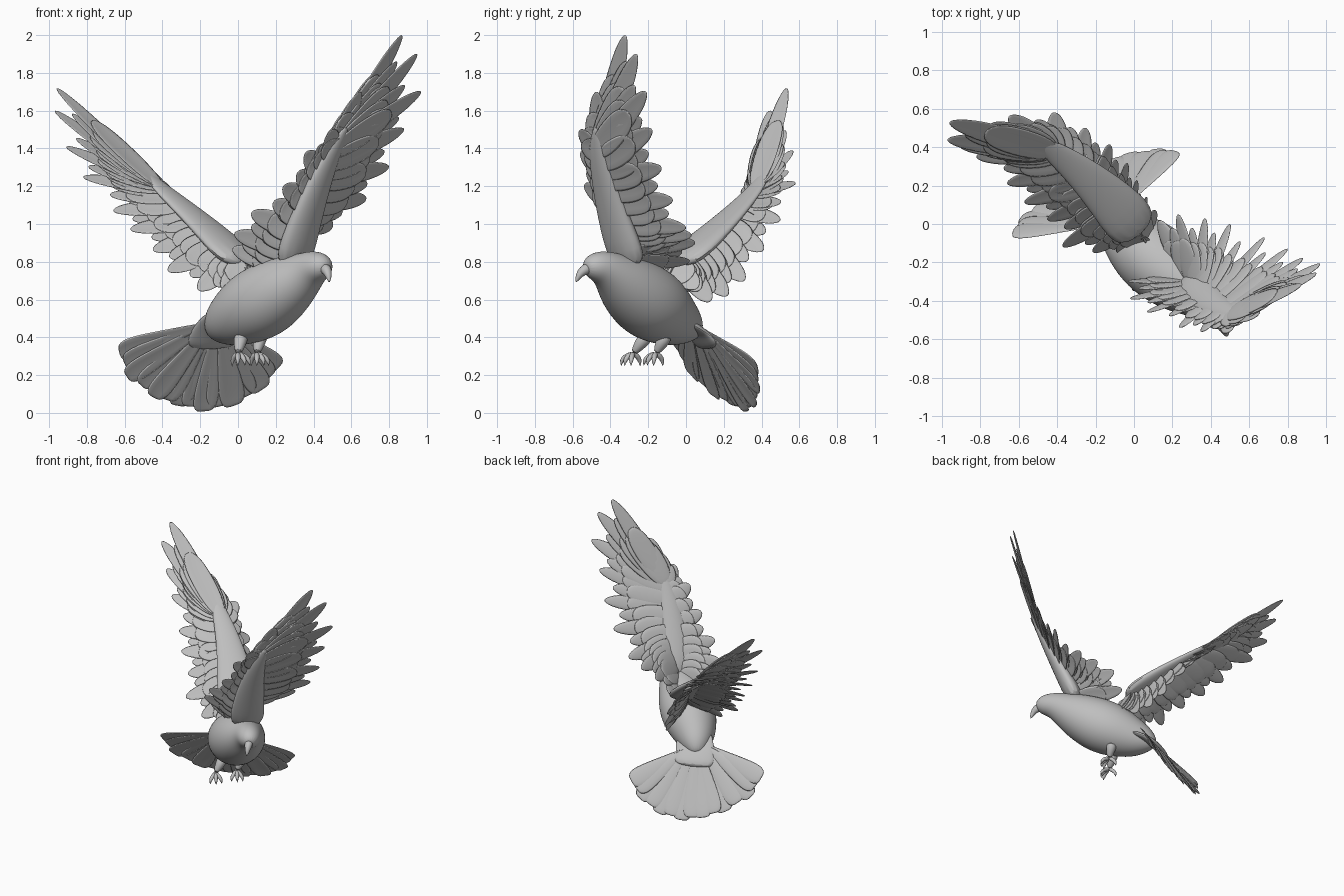
import bpy, bmesh, math
from mathutils import Vector as V

if "Cube" in bpy.data.objects:
    bpy.data.objects.remove(bpy.data.objects["Cube"])

grey = bpy.data.materials.new("plumage_grey")
grey.use_nodes = True
COLOUR = (0.52, 0.52, 0.52, 1)
grey.diffuse_color = COLOUR
grey.node_tree.nodes["Principled BSDF"].inputs["Base Color"].default_value = COLOUR


def finish(name, bm, subdiv=0, thickness=0.0, angle=60):
    bmesh.ops.recalc_face_normals(bm, faces=bm.faces)
    mesh = bpy.data.meshes.new(name)
    bm.to_mesh(mesh)
    bm.free()
    obj = bpy.data.objects.new(name, mesh)
    bpy.context.collection.objects.link(obj)
    mesh.materials.append(grey)
    if thickness:
        mod = obj.modifiers.new("thickness", 'SOLIDIFY')
        mod.thickness, mod.offset = thickness, 0
    if subdiv:
        mod = obj.modifiers.new("smooth", 'SUBSURF')
        mod.levels = mod.render_levels = subdiv
    bpy.ops.object.select_all(action='DESELECT')
    obj.select_set(True)
    bpy.context.view_layer.objects.active = obj
    bpy.ops.object.shade_smooth_by_angle(angle=math.radians(angle))
    return obj


def loft(bm, stations, sides=12, flat=1.0, normal=None):
    """Closed tube through (x, y, z, radius) stations, squashed along normal."""
    pts = [V(s[:3]) for s in stations]
    rings = []
    for i, p in enumerate(pts):
        axis = (pts[min(i + 1, len(pts) - 1)] - pts[max(i - 1, 0)]).normalized()
        u = axis.cross(normal or V((0, 0, 1)))
        if u.length < 0.1:
            u = axis.cross(V((1, 0, 0)))
        u.normalize()
        v = axis.cross(u)
        r = stations[i][3]
        rings.append([bm.verts.new(p + r * (math.cos(a) * u + flat * math.sin(a) * v))
                      for a in (math.tau * k / sides for k in range(sides))])
    for a, b in zip(rings, rings[1:]):
        for k in range(sides):
            bm.faces.new((a[k], a[k - 1], b[k - 1], b[k]))
    bm.faces.new(rings[0])
    bm.faces.new(rings[-1])


STEPS = (0, 0.12, 0.35, 0.6, 0.8, 0.93, 1)
BLADE = (0.45, 0.8, 1, 0.97, 0.8, 0.52, 0.16)
ROUND = (0.5, 0.8, 1, 1, 0.9, 0.65, 0.25)
WEDGE = (0.25, 0.4, 0.62, 0.86, 1, 0.95, 0.6)


def feather(bm, root, tip, normal, width, shape):
    """Blade with a raised shaft line."""
    axis = tip - root
    side = axis.cross(normal).normalized()
    up = side.cross(axis).normalized()
    rows = []
    for t, s in zip(STEPS, shape):
        c = root + axis * t
        h = side * width * s / 2
        crest = up * width * s * 0.06
        rows.append([bm.verts.new(q) for q in (c - h, c + crest, c + h)])
    for a, b in zip(rows, rows[1:]):
        for k in (0, 1):
            bm.faces.new((a[k], a[k + 1], b[k + 1], b[k]))


def along(path, u):
    u *= len(path) - 1
    i = min(int(u), len(path) - 2)
    return path[i].lerp(path[i + 1], u - i)


def fan(name, arm, rows, normal, width, scale=1.0, lift=0.0, shape=BLADE, between=0.84):
    """A feather to each listed tip and a shorter one between neighbours."""
    bm = bmesh.new()
    rows = [(V(r[:3]), along(arm, r[3])) for r in rows]
    full = []
    for i, (tip, root) in enumerate(rows):
        full.append((tip, root, scale))
        if i + 1 < len(rows):
            full.append((tip.lerp(rows[i + 1][0], 0.5), root.lerp(rows[i + 1][1], 0.5),
                         scale * between))
    for i, (tip, root, k) in enumerate(full):
        off = normal * (lift + 0.004 * (i % 2))
        feather(bm, root + off, root.lerp(tip, k) + off * 0.6, normal, width, shape)
    return finish(name, bm, subdiv=1, thickness=0.008)


def wing(name, arm, rows, span, chord, radii, flat):
    arm = [V(p) for p in arm]
    normal = V(span).cross(V(chord)).normalized()
    fan(name + "_flight_feathers", arm, rows, normal, 0.125)
    for side, lift in (("upper", 0.012), ("under", -0.012)):
        fan(f"{name}_{side}_coverts", arm, rows, normal, 0.16, 0.66, lift, ROUND, 0.96)
    # fleshy arm under the coverts
    bm = bmesh.new()
    end = arm[-1] + V(span).normalized() * 0.16
    path = [along(arm, u) for u in (0, 0.35, 0.7, 1)] + [end]
    loft(bm, [(*p, r) for p, r in zip(path, radii)], flat=flat, normal=normal)
    finish(name + "_arm", bm, subdiv=2)


# Left wing, raised from beside the neck
wing("left_wing",
     [(0.28, -0.29, 0.76), (0.37, -0.4, 1.08), (0.5, -0.47, 1.38)],
     [(-0.03, -0.3, 0.87, 0), (-0.02, -0.39, 0.95, 0.15), (0.07, -0.46, 1.06, 0.3),
      (0.24, -0.54, 1.2, 0.55), (0.36, -0.56, 1.38, 0.8), (0.5, -0.56, 1.5, 0.95),
      (0.65, -0.47, 1.7, 1), (0.87, -0.32, 2.0, 1), (0.95, -0.26, 1.9, 1),
      (0.97, -0.21, 1.7, 1), (0.88, -0.18, 1.5, 0.9), (0.8, -0.13, 1.3, 0.75),
      (0.68, -0.07, 1.13, 0.55), (0.5, 0.0, 0.98, 0.4), (0.37, 0.03, 0.94, 0.3),
      (0.23, 0.05, 0.9, 0.18), (0.13, 0.02, 0.8, 0.05)],
     (0.62, -0.05, 1.1), (0.4, 0.46, -0.1), (0.14, 0.12, 0.09, 0.06, 0.02), 0.5)

# Right wing, swept back
wing("right_wing",
     [(0.04, -0.06, 0.78), (-0.18, 0.2, 1.0), (-0.42, 0.38, 1.2)],
     [(0.12, 0.06, 0.66, 0), (0.07, 0.13, 0.59, 0.05), (0.02, 0.22, 0.62, 0.15),
      (-0.03, 0.31, 0.7, 0.3), (-0.12, 0.41, 0.86, 0.5), (-0.25, 0.5, 1.02, 0.7),
      (-0.42, 0.58, 1.22, 0.9), (-0.65, 0.56, 1.39, 1), (-0.96, 0.53, 1.72, 1),
      (-0.97, 0.44, 1.6, 1), (-0.91, 0.41, 1.41, 1), (-0.82, 0.35, 1.25, 0.95),
      (-0.66, 0.21, 1.07, 0.75), (-0.57, 0.11, 0.97, 0.55), (-0.45, 0.02, 0.86, 0.4),
      (-0.37, -0.12, 0.75, 0.25), (-0.21, -0.15, 0.65, 0.1), (-0.08, -0.15, 0.65, 0)],
     (-0.85, 0.5, 0.9), (0.3, 0.38, 0.07), (0.16, 0.13, 0.09, 0.06, 0.02), 0.35)

# Tail fan
tail_normal = V((0.89, 0.45, -0.08)).cross(V((-0.2, 0.45, -0.87))).normalized()
tail_root = [V((-0.19, 0.0, 0.46)), V((-0.12, 0.06, 0.46)), V((-0.05, 0.1, 0.43))]
fan("tail_feathers", tail_root,
    [(-0.63, -0.04, 0.32, 0), (-0.59, 0.03, 0.19, 0.15), (-0.45, 0.15, 0.08, 0.3),
     (-0.32, 0.25, 0.035, 0.42), (-0.18, 0.32, 0.005, 0.55), (-0.02, 0.37, 0.035, 0.7),
     (0.13, 0.39, 0.12, 0.85), (0.21, 0.38, 0.23, 1)],
    tail_normal, 0.15, shape=WEDGE, between=0.98)

# Flattened rump over the tail roots
bm = bmesh.new()
loft(bm, [(-0.02, -0.05, 0.52, 0.14), (-0.1, 0.03, 0.46, 0.14), (-0.13, 0.075, 0.41, 0.15),
          (-0.15, 0.13, 0.34, 0.16)], flat=0.2, normal=tail_normal)
finish("rump", bm, subdiv=2)

# Body with head
bm = bmesh.new()
loft(bm, [(0.475, -0.53, 0.765, 0.03), (0.45, -0.5, 0.775, 0.07), (0.41, -0.45, 0.775, 0.09),
          (0.36, -0.39, 0.74, 0.115), (0.27, -0.32, 0.68, 0.168), (0.15, -0.22, 0.6, 0.205),
          (0.04, -0.13, 0.54, 0.19), (-0.06, -0.04, 0.48, 0.14), (-0.11, 0.03, 0.45, 0.09),
          (-0.14, 0.07, 0.42, 0.03)], sides=16)
finish("body", bm, subdiv=2)

# Hooked beak
bm = bmesh.new()
loft(bm, [(0.455, -0.51, 0.77, 0.035), (0.472, -0.548, 0.752, 0.027),
          (0.48, -0.57, 0.725, 0.018), (0.484, -0.583, 0.69, 0.004)])
finish("beak", bm, subdiv=1)

# Legs, each with three front toes and one hind toe
forward = V((0.64, -0.77, 0))
across = V((0.77, 0.64, 0))
for name, hip, ankle in (("left_leg", (0.12, -0.1, 0.42), (0.1, -0.16, 0.315)),
                         ("right_leg", (0.02, -0.2, 0.42), (0.0, -0.28, 0.315))):
    bm = bmesh.new()
    hip, ankle = V(hip), V(ankle)
    loft(bm, [(*hip, 0.05), (*hip.lerp(ankle, 0.55), 0.035), (*ankle, 0.02)], sides=8)
    for spread, reach in ((-0.7, 0.05), (0, 0.06), (0.7, 0.05), (0, -0.05)):
        out = forward * reach + across * spread * 0.06
        drop = V((0, 0, 0.07))
        toe = [ankle, ankle + out * 0.6 - drop * 0.2, ankle + out - drop * 0.6, ankle + out * 0.95 - drop]
        loft(bm, [(*p, r) for p, r in zip(toe, (0.015, 0.016, 0.013, 0.003))], sides=8)
    finish(name, bm, subdiv=1)
